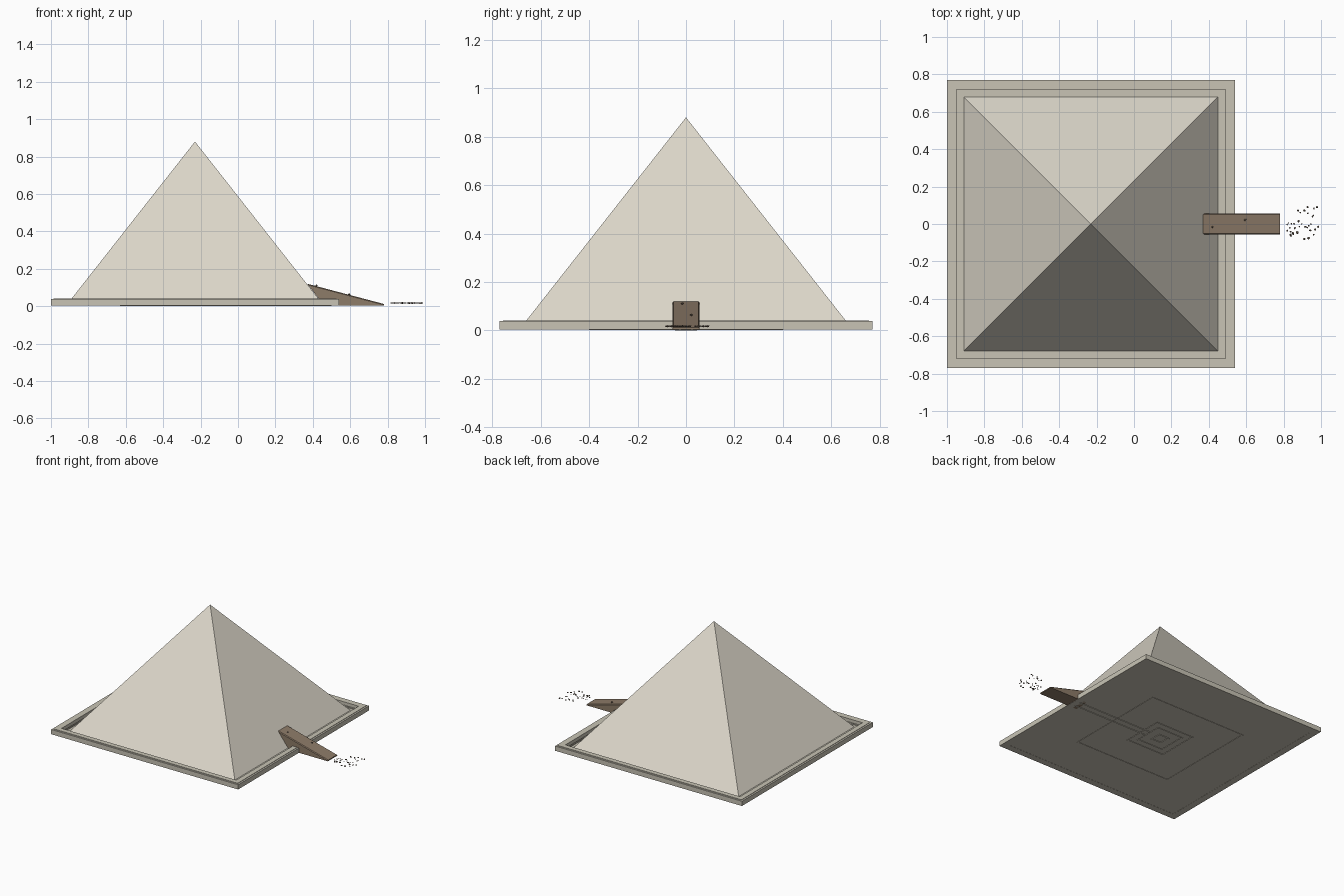
import bpy, bmesh, math, random
from mathutils import Matrix, Vector

if "Cube" in bpy.data.objects:
    bpy.data.objects.remove(bpy.data.objects["Cube"], do_unlink=True)

CX = -0.23   # centre of the pyramid along x


def material(name, rgb):
    m = bpy.data.materials.new(name)
    m.use_nodes = True
    m.diffuse_color = (*rgb, 1)
    m.node_tree.nodes["Principled BSDF"].inputs["Base Color"].default_value = (*rgb, 1)
    return m


limestone = material("pale limestone", (0.72, 0.68, 0.59))
stone = material("weathered stone", (0.58, 0.55, 0.46))
earth = material("brown earth", (0.27, 0.20, 0.14))
rubble = material("dark rubble", (0.16, 0.12, 0.09))


def finish(name, bm, mat):
    bmesh.ops.recalc_face_normals(bm, faces=bm.faces)
    mesh = bpy.data.meshes.new(name)
    bm.to_mesh(mesh)
    bm.free()
    mesh.materials.append(mat)
    obj = bpy.data.objects.new(name, mesh)
    bpy.context.collection.objects.link(obj)
    return obj


def box(name, lo, hi, mat):
    bm = bmesh.new()
    bmesh.ops.create_cube(bm, size=1)
    lo, hi = Vector(lo), Vector(hi)
    bmesh.ops.scale(bm, vec=hi - lo, verts=bm.verts)
    bmesh.ops.translate(bm, vec=(lo + hi) / 2, verts=bm.verts)
    return finish(name, bm, mat)


def square_ring(name, profile, mat):
    """Sweep a closed (half width, height) profile round a square."""
    bm = bmesh.new()
    loops = [[bm.verts.new((CX + sx * h, sy * h, z)) for h, z in profile]
             for sx, sy in ((-1, -1), (1, -1), (1, 1), (-1, 1))]
    n = len(profile)
    for i in range(4):
        a, b = loops[i], loops[(i + 1) % 4]
        for j in range(n):
            k = (j + 1) % n
            bm.faces.new((a[j], b[j], b[k], a[k]))
    return finish(name, bm, mat)


def frame(name, outer, width, low, high):
    inner = outer - width
    return square_ring(name, [(outer, low), (outer, high), (inner, high), (inner, low)], stone)


# Pyramid with four smooth casing faces
bm = bmesh.new()
bmesh.ops.create_cone(bm, cap_ends=True, segments=4, radius1=0.68 * math.sqrt(2), radius2=0,
                      depth=0.865,
                      matrix=Matrix.Translation((CX, 0, 0.4475)) @ Matrix.Rotation(math.pi / 4, 4, "Z"))
finish("pyramid", bm, limestone)

# Courtyard floor, enclosure wall with a small coping step, and inner kerb
box("courtyard_floor", (CX - 0.74, -0.74, 0.004), (CX + 0.74, 0.74, 0.015), stone)
square_ring("enclosure_wall", [(0.77, 0.003), (0.77, 0.038), (0.757, 0.038), (0.757, 0.041),
                               (0.72, 0.041), (0.72, 0.003)], stone)
frame("inner_kerb", 0.712, 0.008, 0.01, 0.022)

# Foundation outlines and passage on the underside
frame("foundation_outline", 0.4, 0.012, 0.002, 0.006)
frame("chamber_outer_wall", 0.16, 0.012, 0.001, 0.006)
frame("chamber_inner_wall", 0.11, 0.012, 0.001, 0.006)
frame("burial_shaft", 0.045, 0.012, 0, 0.006)
for label, side in (("right", -1), ("left", 1)):
    box("passage_wall_" + label, (-0.11, side * 0.025 - 0.004, 0),
        (0.5, side * 0.025 + 0.004, 0.006), stone)

# Entrance ramp: a wedge with softened upper edges
bm = bmesh.new()
side = [bm.verts.new((x, -0.056, z)) for x, z in
        ((0.37, 0.12), (0.78, 0.012), (0.78, 0.004), (0.46, 0.004))]
face = bm.faces.new(side)
sweep = bmesh.ops.extrude_face_region(bm, geom=[face])
bmesh.ops.translate(bm, vec=(0, 0.112, 0),
                    verts=[v for v in sweep["geom"] if isinstance(v, bmesh.types.BMVert)])
ridge = [e for e in bm.edges
         if max(v.co.z for v in e.verts) > 0.1 and abs(e.verts[0].co.y - e.verts[1].co.y) < 0.01
         and min(v.co.z for v in e.verts) > 0.01]
bmesh.ops.bevel(bm, geom=ridge, offset=0.005, segments=1, affect="EDGES")
finish("entrance_ramp", bm, earth)

# Loose stones, on the ramp and scattered at its foot
random.seed(7)
bm = bmesh.new()


def pebble(x, y, z, size):
    shape = Matrix.Diagonal((random.uniform(0.8, 1.3), random.uniform(0.8, 1.3), 0.7, 1))
    turn = Matrix.Rotation(random.uniform(0, math.tau), 4, "Z")
    bmesh.ops.create_icosphere(bm, subdivisions=1, radius=size,
                               matrix=Matrix.Translation((x, y, z)) @ turn @ shape)


pebble(0.42, -0.015, 0.111, 0.007)
pebble(0.595, 0.022, 0.064, 0.007)
for i in range(36):
    pebble(random.uniform(0.815, 0.99), random.uniform(-0.085, 0.092), 0.017,
           random.uniform(0.004, 0.007))
finish("loose_stones", bm, rubble)
